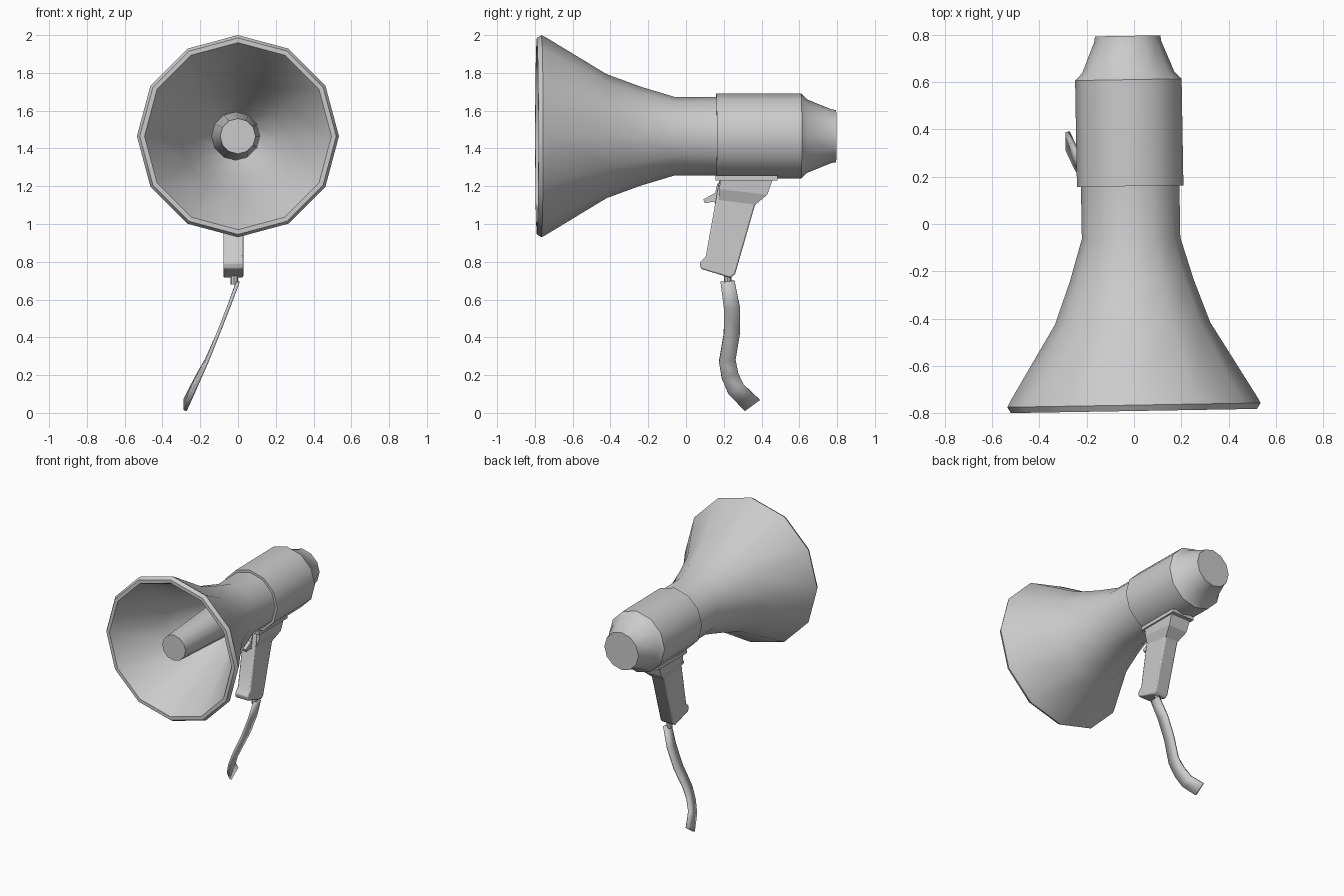
import bpy, bmesh
from math import sin, cos, tau, radians
from mathutils import Matrix, Vector

if "Cube" in bpy.data.objects:
    bpy.data.objects.remove(bpy.data.objects["Cube"])

grey = bpy.data.materials.new("plain grey")
grey.use_nodes = True
grey.diffuse_color = (0.6, 0.6, 0.6, 1)
grey.node_tree.nodes["Principled BSDF"].inputs["Base Color"].default_value = (0.6, 0.6, 0.6, 1)

AXIS_Z = 1.465
TILT = Matrix.Translation((0, -0.79, AXIS_Z)) @ Matrix.Rotation(0.017, 4, 'Z')


def finish(name, bm, smooth=True, bevel=0):
    bmesh.ops.recalc_face_normals(bm, faces=bm.faces)
    mesh = bpy.data.meshes.new(name)
    bm.to_mesh(mesh)
    bm.free()
    mesh.materials.append(grey)
    ob = bpy.data.objects.new(name, mesh)
    bpy.context.collection.objects.link(ob)
    if bevel:
        mod = ob.modifiers.new("soft_edges", 'BEVEL')
        mod.width, mod.segments, mod.angle_limit = bevel, 2, radians(40)
    if smooth:
        bpy.ops.object.select_all(action='DESELECT')
        ob.select_set(True)
        bpy.context.view_layer.objects.active = ob
        bpy.ops.object.shade_smooth_by_angle(angle=radians(40))
    return ob


def lathe(name, profile, sides=12, cap_start=False, cap_end=False):
    """Revolve (y, radius) points about the slightly turned body axis."""
    bm = bmesh.new()
    rings = []
    for y, r in profile:
        rings.append([bm.verts.new(TILT @ Vector((r * sin(tau * i / sides), y + 0.79,
                                                  r * cos(tau * i / sides))))
                      for i in range(sides)])
    for a, b in zip(rings, rings[1:]):
        for i in range(sides):
            j = (i + 1) % sides
            bm.faces.new((a[i], a[j], b[j], b[i]))
    if cap_start:
        bm.faces.new(rings[0])
    if cap_end:
        bm.faces.new(rings[-1])
    return finish(name, bm)


def slab(name, outline, x, half, bevel=0):
    """Extrude a (y, z) outline sideways about x."""
    bm = bmesh.new()
    left = [bm.verts.new((x - half, y, z)) for y, z in outline]
    face = bm.faces.new(left)
    out = bmesh.ops.extrude_face_region(bm, geom=[face])["geom"]
    bmesh.ops.translate(bm, verts=[v for v in out if isinstance(v, bmesh.types.BMVert)],
                        vec=(2 * half, 0, 0))
    return finish(name, bm, bevel=bevel)


# Horn: inner wall, rolled lip, flared outer wall
lathe("horn", [(-0.08, 0.12), (-0.24, 0.225), (-0.42, 0.3), (-0.775, 0.485),
               (-0.79, 0.495), (-0.79, 0.52), (-0.765, 0.535), (-0.74, 0.522),
               (-0.42, 0.328), (-0.24, 0.262), (-0.06, 0.208), (0.2, 0.208)])
lathe("inner_tube", [(-0.75, 0.094), (-0.05, 0.13)], cap_start=True)

# Rear housing with stepped front edge and narrowing tail
lathe("housing", [(0.16, 0.2), (0.16, 0.225), (0.61, 0.225), (0.64, 0.195),
                  (0.77, 0.142), (0.795, 0.138)], cap_end=True)

# Grip with wider shoulder, mounting plate and trigger
GX = -0.025
slab("mounting_plate", [(0.155, 1.23), (0.155, 1.256), (0.485, 1.256), (0.485, 1.23)], GX, 0.09)
slab("grip", [(0.18, 1.25), (0.465, 1.25), (0.43, 1.16), (0.365, 1.1), (0.26, 0.735),
              (0.235, 0.715), (0.08, 0.762), (0.072, 0.795), (0.105, 0.83)], GX, 0.053, 0.008)

bm = bmesh.new()
upper, middle, lower = [[bm.verts.new((GX + s * w, y, z)) for s, y, z in
                         ((-1, y0, z0), (1, y0, z0), (1, y1, z1), (-1, y1, z1))]
                        for w, y0, z0, y1, z1 in ((0.08, 0.18, 1.245, 0.463, 1.245),
                                                  (0.075, 0.178, 1.185, 0.43, 1.155),
                                                  (0.052, 0.172, 1.125, 0.365, 1.1))]
for a, b in ((upper, middle), (middle, lower)):
    for i in range(4):
        j = (i + 1) % 4
        bm.faces.new((a[i], a[j], b[j], b[i]))
bm.faces.new(upper)
bm.faces.new(lower)
finish("grip_shoulder", bm, smooth=False)

slab("trigger", [(0.19, 1.24), (0.165, 1.21), (0.155, 1.165), (0.092, 1.13), (0.1, 1.11),
                 (0.145, 1.118), (0.19, 1.08)], GX, 0.025)

# Strap stud under the grip
bm = bmesh.new()
bmesh.ops.create_cone(bm, cap_ends=True, segments=8, radius1=0.02, radius2=0.02, depth=0.06,
                      matrix=Matrix.Translation((-0.02, 0.22, 0.71)))
finish("strap_stud", bm)

# Hanging strap: ribbon stations as x, front edge (y, z), back edge (y, z)
stations = [(0.0, 0.183, 0.692, 0.257, 0.698), (-0.05, 0.2, 0.56, 0.285, 0.56),
            (-0.105, 0.2, 0.42, 0.285, 0.42), (-0.165, 0.175, 0.27, 0.262, 0.285),
            (-0.205, 0.19, 0.18, 0.275, 0.215), (-0.24, 0.225, 0.1, 0.305, 0.15),
            (-0.28, 0.31, 0.012, 0.39, 0.07)]
bm = bmesh.new()
pairs = [(bm.verts.new((x, y0, z0)), bm.verts.new((x, y1, z1))) for x, y0, z0, y1, z1 in stations]
for (a, b), (c, d) in zip(pairs, pairs[1:]):
    bm.faces.new((a, b, d, c))
strap = finish("strap", bm)
thick = strap.modifiers.new("thickness", 'SOLIDIFY')
thick.thickness, thick.offset = 0.018, 0
